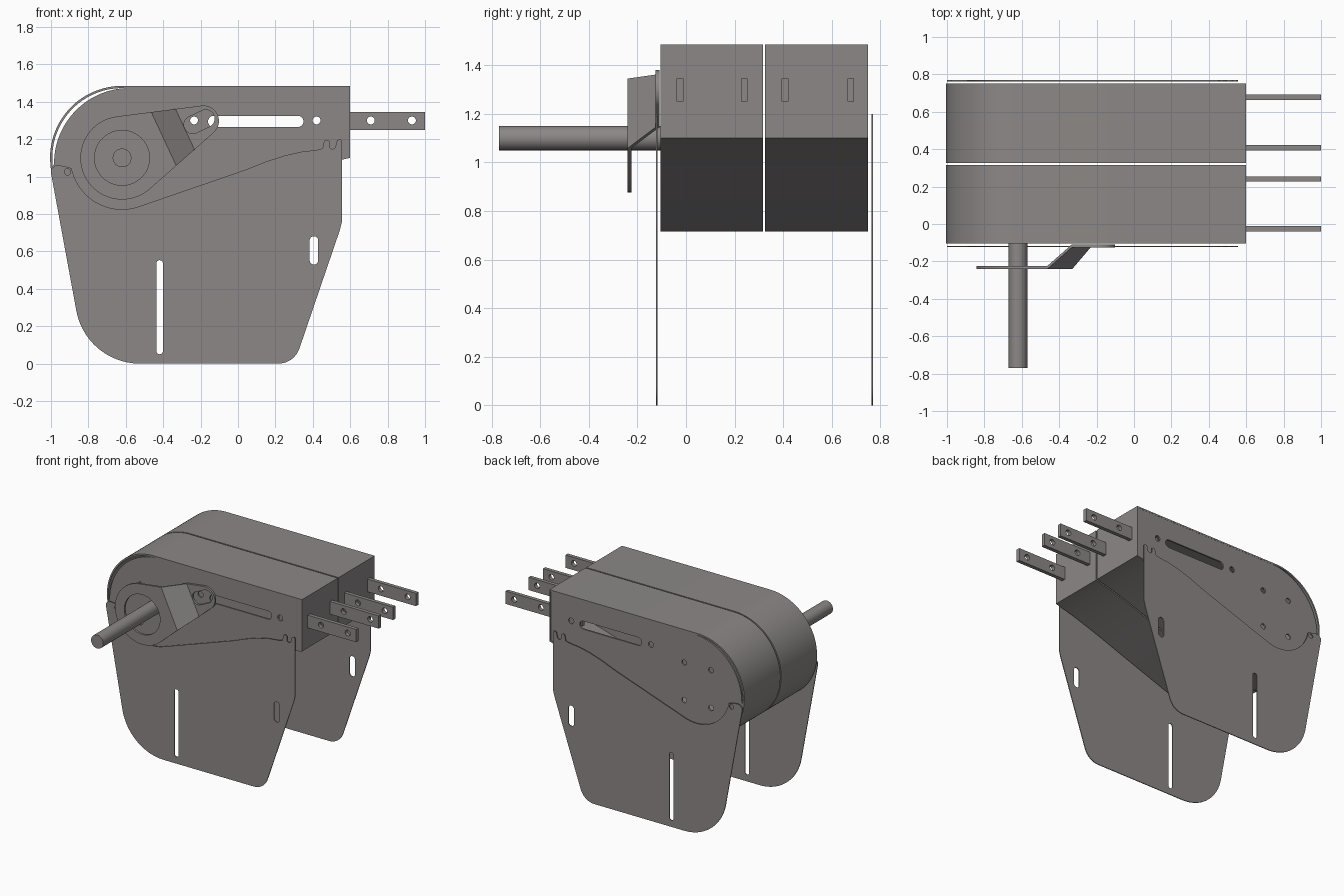
import bpy, bmesh
from math import sin, cos, radians
from mathutils import Vector

cube = bpy.data.objects.get("Cube")
if cube:
    bpy.data.objects.remove(cube, do_unlink=True)

metal = bpy.data.materials.new("grey_steel")
metal.use_nodes = True
metal.diffuse_color = (0.26, 0.245, 0.24, 1)
metal.node_tree.nodes["Principled BSDF"].inputs["Base Color"].default_value = (0.26, 0.245, 0.24, 1)


def arc(cx, cz, r, a0, a1, n=24):
    return [(cx + r * cos(radians(a0 + (a1 - a0) * i / n)),
             cz + r * sin(radians(a0 + (a1 - a0) * i / n))) for i in range(n + 1)]


def circle(cx, cz, r, n=32):
    return arc(cx, cz, r, 0, 360, n)[:-1]


def capsule(x0, z0, x1, z1, r0, r1=None):
    """Outline round two circles, joined by their outer tangents."""
    r1 = r0 if r1 is None else r1
    d = Vector((x1 - x0, z1 - z0))
    ang = Vector((1, 0)).angle_signed(d) * -57.29578
    t = 90 - 57.29578 * ((r0 - r1) / d.length)
    return arc(x0, z0, r0, ang + t, ang + 360 - t, 36) + arc(x1, z1, r1, ang - t, ang + t, 18)


def offset(pts, d):
    """Inset a counter-clockwise outline with mitred corners."""
    out = []
    for i, p in enumerate(pts):
        p = Vector(p)
        a = (p - Vector(pts[i - 1])).normalized()
        b = (Vector(pts[(i + 1) % len(pts)]) - p).normalized()
        na, nb = Vector((-a.y, a.x)), Vector((-b.y, b.x))
        out.append(tuple(p + (na + nb) * d / (1 + na.dot(nb))))
    return out


def plate(name, y0, y1, outline, holes=(), bend=None):
    """Solid sheet drawn in the x-z plane, from y0 to y1, with holes cut through."""
    cu = bpy.data.curves.new(name, 'CURVE')
    cu.dimensions, cu.fill_mode = '2D', 'BOTH'
    cu.extrude = (y1 - y0) / 2
    for pts in [outline, *holes]:
        sp = cu.splines.new('POLY')
        sp.points.add(len(pts) - 1)
        for p, (x, z) in zip(sp.points, pts):
            p.co = (x, z, 0, 1)
        sp.use_cyclic_u = True
    tmp = bpy.data.objects.new(name + "_curve", cu)
    bpy.context.collection.objects.link(tmp)
    deps = bpy.context.evaluated_depsgraph_get()
    me = bpy.data.meshes.new_from_object(tmp.evaluated_get(deps))
    bpy.data.objects.remove(tmp, do_unlink=True)
    bpy.data.curves.remove(cu)
    bm = bmesh.new()
    bm.from_mesh(me)
    bmesh.ops.remove_doubles(bm, verts=bm.verts, dist=1e-5)
    for v in bm.verts:
        x, z, h = v.co
        v.co = (x, (y0 + y1) / 2 - h, z)
    if bend:
        bend(bm)
    bmesh.ops.recalc_face_normals(bm, faces=bm.faces)
    bm.to_mesh(me)
    bm.free()
    me.name = name
    me.materials.clear()
    me.materials.append(metal)
    me.shade_smooth()
    me.set_sharp_from_angle(angle=radians(30))
    ob = bpy.data.objects.new(name, me)
    bpy.context.collection.objects.link(ob)
    return ob


PX, PZ = -0.62, 1.10   # pivot of the shaft and rounded end


def body_outline(cx, cz, r):
    """Round-nosed housing with a concave underside."""
    pts = arc(cx, cz, r, 90, 180, 32) + arc(PX, PZ, 0.385, 186, 289, 32)
    a, c, b = Vector((0.03, 0.92)), Vector((0.42, 1.065)), Vector((0.6, 1.1))
    for i in range(17):
        t = i / 16
        pts.append(tuple(a * (1 - t) ** 2 + c * 2 * t * (1 - t) + b * t * t))
    return pts + [(0.6, 1.485)]


# Two housings: wrapped sheet shell, side walls with a gap at the nose
shell = body_outline(PX, PZ, 0.385)
wall = offset(body_outline(-0.58, 1.07, 0.415), 0.0115)
wall_holes = [capsule(-0.13, 1.295, 0.32, 1.295, 0.03),
              circle(0.42, 1.3, 0.021), circle(-0.235, 1.3, 0.021)]
wall_holes += [circle(PX + sx * 0.11, PZ + sz * 0.14, 0.02) for sx in (-1, 1) for sz in (-1, 1)]
for side, y0, y1 in (("front", -0.105, 0.316), ("back", 0.326, 0.75)):
    plate(side + "_housing_shell", y0, y1, shell, [offset(shell, 0.012)])
    plate(side + "_housing_outer_wall", y0 + 0.001, y0 + 0.013, wall, wall_holes)
    plate(side + "_housing_inner_wall", y1 - 0.013, y1 - 0.001, wall, wall_holes)

# Four drilled mounting bars
bar = [(0.37, 1.25), (1.0, 1.25), (1.0, 1.345), (0.37, 1.345)]
for i, y in enumerate((-0.025, 0.24, 0.408, 0.678)):
    plate("mounting_bar_%d" % (i + 1), y - 0.014, y + 0.014, bar,
          [circle(x, 1.3, 0.021) for x in (0.42, 0.71, 0.93)])

# Thin side guards with a hooked upper edge
guard = [(-1.0, 1.04), (-1.0, 1.02)]
guard += arc(-0.525, 0.345, 0.345, 190.6, 270) + arc(0.215, 0.12, 0.12, -90, -19, 12)
guard += [(0.545, 0.715), (0.556, 0.76)]
guard += [(0.556, 1.19), (0.548, 1.2), (0.53, 1.195)]
guard += arc(0.505, 1.165, 0.017, 0, -180, 10)
guard += [(0.488, 1.19), (0.475, 1.198), (0.46, 1.19), (0.452, 1.15)]
guard += [(0.42, 1.142), (0.34, 1.133), (0.25, 1.113), (0.15, 1.08), (0.05, 1.04)]
guard += arc(PX, PZ, 0.275, 289, 197)
guard += [(-0.89, 1.045), (-0.915, 1.052), (-0.945, 1.058), (-0.975, 1.06)]
guard_holes = [capsule(-0.419, 0.068, -0.419, 0.535, 0.018),
               capsule(0.406, 0.553, 0.406, 0.658, 0.023),
               circle(-0.912, 1.025, 0.017)]
for side, y in (("front", -0.121), ("back", 0.766)):
    plate(side + "_side_guard", y - 0.003, y + 0.003, guard, guard_holes)


# Cranked lever, bent in towards the housing
def crank(bm):
    d = Vector((cos(radians(25)), 0, sin(radians(25))))
    pivot = Vector((PX, 0, PZ))
    for s in (0.245, 0.37):
        bmesh.ops.bisect_plane(bm, geom=bm.verts[:] + bm.edges[:] + bm.faces[:],
                               plane_co=pivot + d * s, plane_no=d)
    for v in bm.verts:
        t = ((v.co - pivot).dot(d) - 0.245) / 0.125
        v.co.y += 0.115 * min(1, max(0, t))


plate("lever", -0.241, -0.225, capsule(PX, PZ, -0.185, 1.297, 0.223, 0.083),
      [circle(PX, PZ, 0.147, 48), capsule(-0.242, 1.277, -0.172, 1.31, 0.047)], crank)

# Drive shaft
plate("drive_shaft", -0.77, 0.3, circle(PX, PZ, 0.05, 48))
